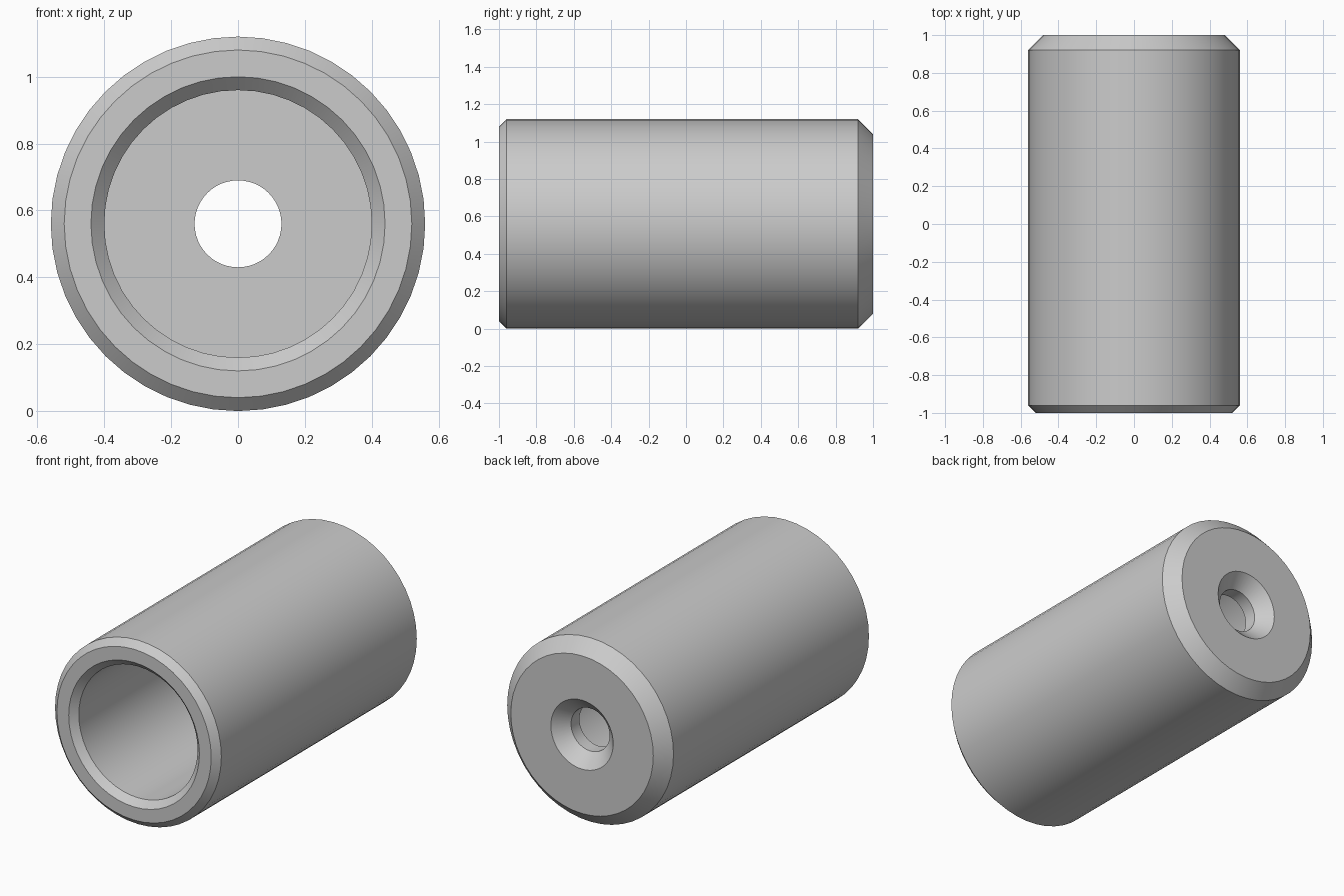
import bpy
import bmesh
from math import cos, sin, tau, radians

cube = bpy.data.objects.get("Cube")
if cube:
    bpy.data.objects.remove(cube, do_unlink=True)

SEGMENTS = 48
RADIUS = 0.56    # outer radius, also the height of the axis
BORE = 0.40      # wide bore, open at the front
HOLE = 0.13      # small hole through the back wall
FRONT, BACK = -1.0, 1.0
SMALL, LARGE = 0.04, 0.08   # chamfer sizes
FLOOR = BACK - 0.16         # inner face of the back wall

# Closed wall section as (radius, y)
section = [
    (RADIUS - SMALL, FRONT),
    (RADIUS, FRONT + SMALL),
    (RADIUS, BACK - LARGE),
    (RADIUS - LARGE, BACK),
    (HOLE + LARGE, BACK),
    (HOLE, BACK - LARGE),
    (HOLE, FLOOR),
    (BORE, FLOOR),
    (BORE, FRONT + SMALL),
    (BORE + SMALL, FRONT),
]


def lathe(name, points, material):
    """Revolve a closed section around the y axis."""
    bm = bmesh.new()
    rings = []
    for i in range(SEGMENTS):
        a = tau * i / SEGMENTS
        rings.append([bm.verts.new((r * cos(a), y, RADIUS + r * sin(a)))
                      for r, y in points])
    n = len(points)
    for i, ring in enumerate(rings):
        following = rings[(i + 1) % SEGMENTS]
        for j in range(n):
            k = (j + 1) % n
            bm.faces.new((ring[j], ring[k], following[k], following[j]))
    bmesh.ops.recalc_face_normals(bm, faces=bm.faces[:])
    mesh = bpy.data.meshes.new(name)
    bm.to_mesh(mesh)
    bm.free()
    mesh.materials.append(material)
    obj = bpy.data.objects.new(name, mesh)
    bpy.context.collection.objects.link(obj)
    return obj


# Plain grey
grey = bpy.data.materials.new("light_grey")
grey.use_nodes = True
colour = (0.6, 0.6, 0.6, 1.0)
grey.diffuse_color = colour
grey.node_tree.nodes["Principled BSDF"].inputs["Base Color"].default_value = colour

# Hollow sleeve with chamfered ends and a countersunk back hole
sleeve = lathe("chamfered_sleeve", section, grey)
bpy.ops.object.select_all(action="DESELECT")
sleeve.select_set(True)
bpy.context.view_layer.objects.active = sleeve
bpy.ops.object.shade_smooth_by_angle(angle=radians(30))
